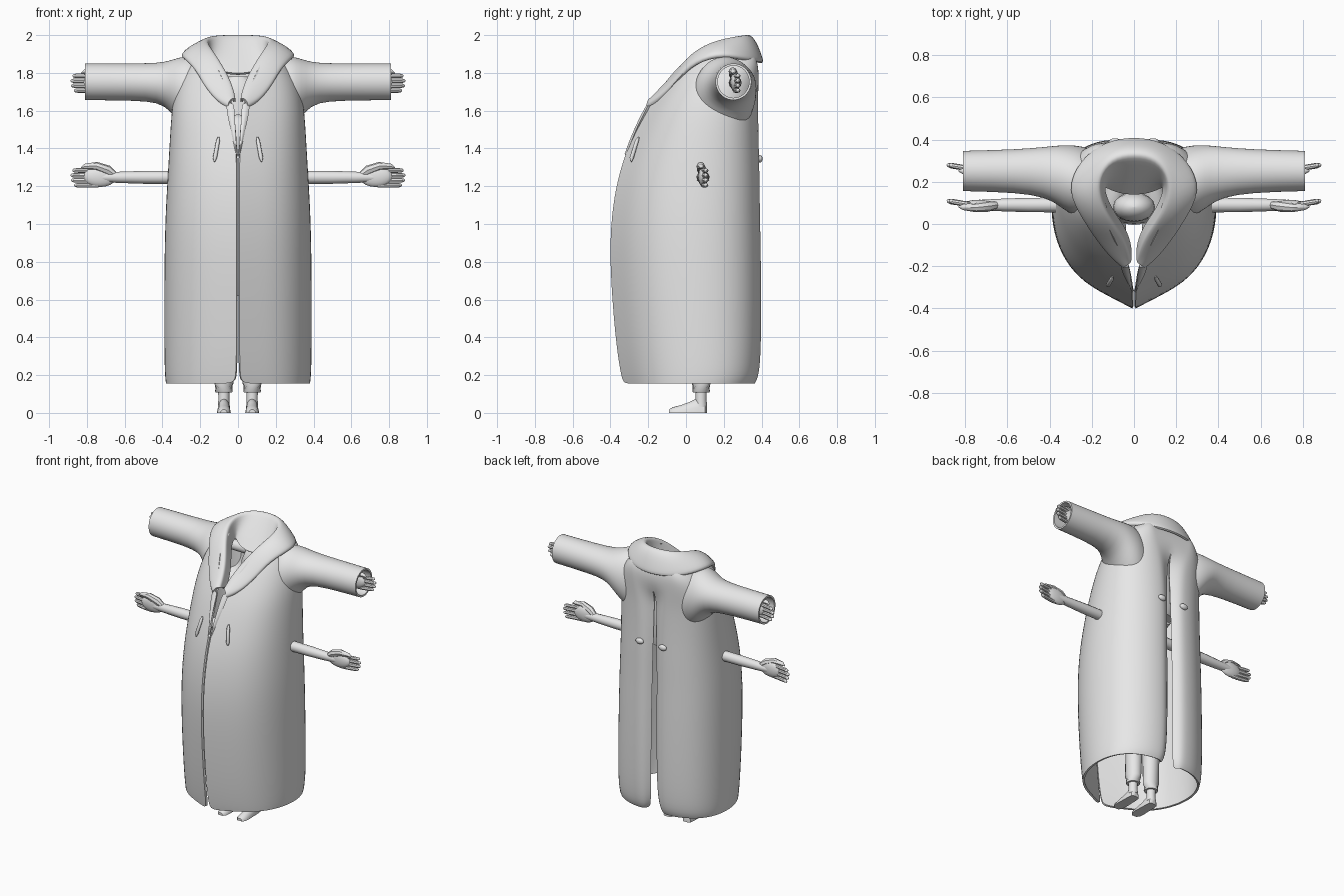
import bpy
from math import sin, cos, pi, radians
from mathutils import Vector

default_cube = bpy.data.objects.get("Cube")
if default_cube:
    bpy.data.objects.remove(default_cube, do_unlink=True)

# One plain material for everything
grey = bpy.data.materials.new("light grey")
grey.use_nodes = True
grey.diffuse_color = (0.8, 0.8, 0.8, 1)
grey.node_tree.nodes["Principled BSDF"].inputs["Base Color"].default_value = grey.diffuse_color


def finish(name, mesh, mirror=True, sub=0, thick=0, offset=-1):
    """Add the modifiers, apply them and shade smooth."""
    obj = bpy.data.objects.new(name, mesh)
    bpy.context.scene.collection.objects.link(obj)
    mesh.materials.append(grey)
    if mirror:
        obj.modifiers.new("mirror", "MIRROR")
    if sub:
        obj.modifiers.new("smooth", "SUBSURF").levels = sub
    if thick:
        solid = obj.modifiers.new("cloth", "SOLIDIFY")
        solid.thickness = thick
        solid.offset = offset
    bpy.ops.object.select_all(action="DESELECT")
    obj.select_set(True)
    bpy.context.view_layer.objects.active = obj
    bpy.ops.object.convert(target="MESH")
    bpy.ops.object.shade_smooth_by_angle(angle=radians(40))


def loft(name, rows, closed=False, caps=False, **options):
    """Skin a list of equal-length point rows."""
    n = len(rows[0])
    verts = [tuple(p) for row in rows for p in row]
    faces = []
    for i in range(len(rows) - 1):
        for j in range(n if closed else n - 1):
            k = (j + 1) % n
            faces.append((i * n + j, i * n + k, i * n + n + k, i * n + n + j))
    if caps:
        faces.append(tuple(reversed(range(n))))
        faces.append(tuple(range(len(verts) - n, len(verts))))
    mesh = bpy.data.meshes.new(name)
    mesh.from_pydata(verts, [], faces)
    mesh.update()
    finish(name, mesh, **options)


def ring(centre, a, b, n=16):
    c, a, b = Vector(centre), Vector(a), Vector(b)
    return [c + a * cos(2 * pi * k / n) + b * sin(2 * pi * k / n) for k in range(n)]


def tube(name, path, radii, n=12):
    pts = [Vector(p) for p in path]
    rows = []
    for i, p in enumerate(pts):
        tangent = pts[min(i + 1, len(pts) - 1)] - pts[max(i - 1, 0)]
        turn = tangent.to_track_quat("Z", "Y")
        rows.append(ring(p, turn @ Vector((radii[i], 0, 0)), turn @ Vector((0, radii[i], 0)), n))
    loft(name, rows, closed=True, caps=True)


def ball(name, centre, size, mirror=True):
    """Ellipsoid built from stacked rings."""
    rows = []
    for k in range(11):
        a = pi * (k + 0.05) / 10.1 - pi / 2
        rows.append(ring((centre[0], centre[1], centre[2] + size[2] * sin(a)),
                         (size[0] * cos(a), 0, 0), (0, size[1] * cos(a), 0)))
    loft(name, rows, closed=True, caps=True, mirror=mirror)


# Coat body: a pointed half outline, scaled at each height
outline = [(0, 0), (.26, .065), (.59, .15), (.83, .28), (.96, .44), (1, .61),
           (.94, .78), (.76, .91), (.5, .98), (.3, 1), (.14, 1)]
# height, front y, half width, front gap, back gap, back y
levels = [(.155, -.33, .387, .02, .055, .365), (.2, -.345, .394, .01, .03, .39),
          (.4, -.375, .397, .008, .022, .4), (.8, -.405, .396, .008, .02, .398),
          (1.05, -.395, .39, .008, .018, .392), (1.25, -.36, .378, .008, .015, .39),
          (1.4, -.31, .369, .01, .012, .386), (1.55, -.245, .36, .02, .01, .383),
          (1.65, -.185, .35, .035, .006, .382), (1.75, -.11, .328, .075, 0, .384),
          (1.83, -.045, .285, .11, 0, .384), (1.88, .02, .225, .135, 0, .37),
          (1.92, .08, .18, .135, 0, .34)]
rows = []
for z, front, wide, gap, slit, back in levels:
    row = [(gap + (wide - gap) * u, front + (back - front) * v, z) for u, v in outline]
    row.append((slit, back - (.04 if slit else 0), z))
    rows.append(row)
loft("coat_body", rows, sub=2, thick=.014)

# Sleeves flare where they meet the shoulder and tuck into the coat
# x, front y, back y, bottom z, top z
sleeve = [(.18, .06, .345, 1.45, 1.86), (.25, .03, .372, 1.47, 1.893), (.31, .05, .375, 1.53, 1.884),
          (.36, .09, .373, 1.6, 1.866), (.42, .125, .366, 1.643, 1.853), (.55, .148, .354, 1.653, 1.851),
          (.81, .155, .347, 1.655, 1.851)]
loft("sleeves", [ring((x, (f + b) / 2, (lo + hi) / 2), (0, (b - f) / 2, 0), (0, 0, (hi - lo) / 2), 24)
                 for x, f, b, lo, hi in sleeve], closed=True, sub=1, thick=.012)

# Rolled collar: crest point, outer edge point, drop and forward pull of the inside scoop
stations = [((0, .335, 2.005), (0, .415, 1.855), .215, .195), ((.11, .315, 2.003), (.14, .39, 1.86), .2, .16),
            ((.17, .22, 1.987), (.255, .31, 1.88), .14, .03), ((.165, .12, 1.955), (.33, .165, 1.91), .11, -.02),
            ((.125, .03, 1.9), (.24, .015, 1.85), .08, -.035), ((.06, -.06, 1.795), (.185, -.07, 1.74), .06, -.05),
            ((.03, -.135, 1.715), (.115, -.155, 1.66), .04, -.06),
            ((.02, -.18, 1.66), (.05, -.205, 1.635), .02, -.06)]
columns = []
for crest, edge, drop, pull in stations:
    crest, edge = Vector(crest), Vector(edge)
    inside = Vector((crest.x * .86, crest.y - pull, crest.z - drop))
    lip = crest + (inside - crest) * .12
    middle = (crest + edge) / 2 + Vector((0, 0, .01 + drop * .12))
    tuck = edge + (crest - edge) * .15 + Vector((0, 0, -.02))
    columns.append([inside, lip, crest, middle, edge, tuck])
loft("collar", list(zip(*columns)), sub=2, thick=.014, offset=0)

# Narrow lapel strips below the collar
strip = [(.006, .012, -.322, 1.37), (.01, .03, -.29, 1.46), (.018, .055, -.24, 1.57), (.02, .065, -.2, 1.64)]
loft("lapels", [[(a, y, z), ((a + b) / 2, y - .006, z), (b, y + .008, z)] for a, b, y, z in strip],
     sub=2, thick=.012)

# Chest pocket welts and back buttons
tube("pocket_welts", [(.103, -.25, 1.46), (.106, -.26, 1.44), (.122, -.288, 1.35), (.125, -.291, 1.33)],
     [.004, .01, .011, .004])
ball("back_buttons", (.09, .39, 1.345), (.03, .016, .02))


# Arms with hands, one pair per hidden figure
def arms(label, y, z, start):
    tube(label + "_arms", [(start, y, z), (.5, y, z), (.62, y, z), (.72, y, z)], [.036, .034, .03, .025])
    ball(label + "_palms", (.73, y, z + .004), (.088, .025, .055))
    for k, tip in enumerate((.868, .883, .886, .876)):
        h = z + (k - 1.6) * .026
        tube(f"{label}_finger_{k + 1}", [(.74, y, h), (.79, y + .004, h), (tip - .02, y + .015, h),
                                         (tip - .005, y + .02, h), (tip, y + .022, h)],
             [.012, .0125, .012, .009, .003], n=8)
    tube(label + "_thumbs", [(.65, y, z + .01), (.69, y - .006, z + .038), (.75, y - .012, z + .06),
                             (.81, y - .01, z + .058), (.83, y - .008, z + .05)],
         [.018, .026, .022, .014, .004], n=8)


arms("lower", .09, 1.247, .1)
arms("upper", .26, 1.748, .1)


# Torsos with necks, hidden in the coat
def torso(name, y, profile):
    loft(name, [ring((0, y, z), (rx, 0, 0), (0, ry, 0)) for z, rx, ry in profile],
         closed=True, caps=True, mirror=False)


torso("lower_torso", .09, [(.62, .1, .07), (.75, .14, .095), (.95, .13, .085), (1.15, .15, .09),
                           (1.26, .14, .075), (1.31, .06, .05), (1.38, .045, .045)])
torso("upper_torso", .24, [(1.3, .1, .07), (1.4, .13, .09), (1.55, .12, .08), (1.68, .13, .08),
                           (1.75, .1, .065), (1.78, .05, .045)])
ball("lower_head", (0, .08, 1.46), (.1, .07, .12), mirror=False)

# Upper figure's legs hang in front of the lower torso
tube("upper_legs", [(.07, .22, 1.34), (.12, .05, 1.32), (.12, -.06, 1.26), (.11, -.08, 1.1), (.1, -.07, .9)],
     [.06, .055, .05, .045, .035])

# Lower figure's trousers, ankles and flat-soled feet
tube("trousers", [(.075, .08, .108), (.075, .08, .115), (.075, .08, .16), (.07, .085, .4), (.065, .09, .75)],
     [.043, .047, .052, .055, .07], n=16)
tube("ankles", [(.075, .08, .03), (.075, .08, .07), (.075, .08, .16)], [.032, .029, .031], n=16)
# y, half width, height
foot = [(.11, .018, .04), (.1, .03, .07), (.065, .034, .08), (.02, .035, .058), (-.03, .037, .04),
        (-.07, .034, .03), (-.09, .018, .018)]
loft("feet", [[(p.x, p.y, max(p.z, 0)) for p in ring((.075, y, 0), (w, 0, 0), (0, 0, h))] for y, w, h in foot],
     closed=True, caps=True)
